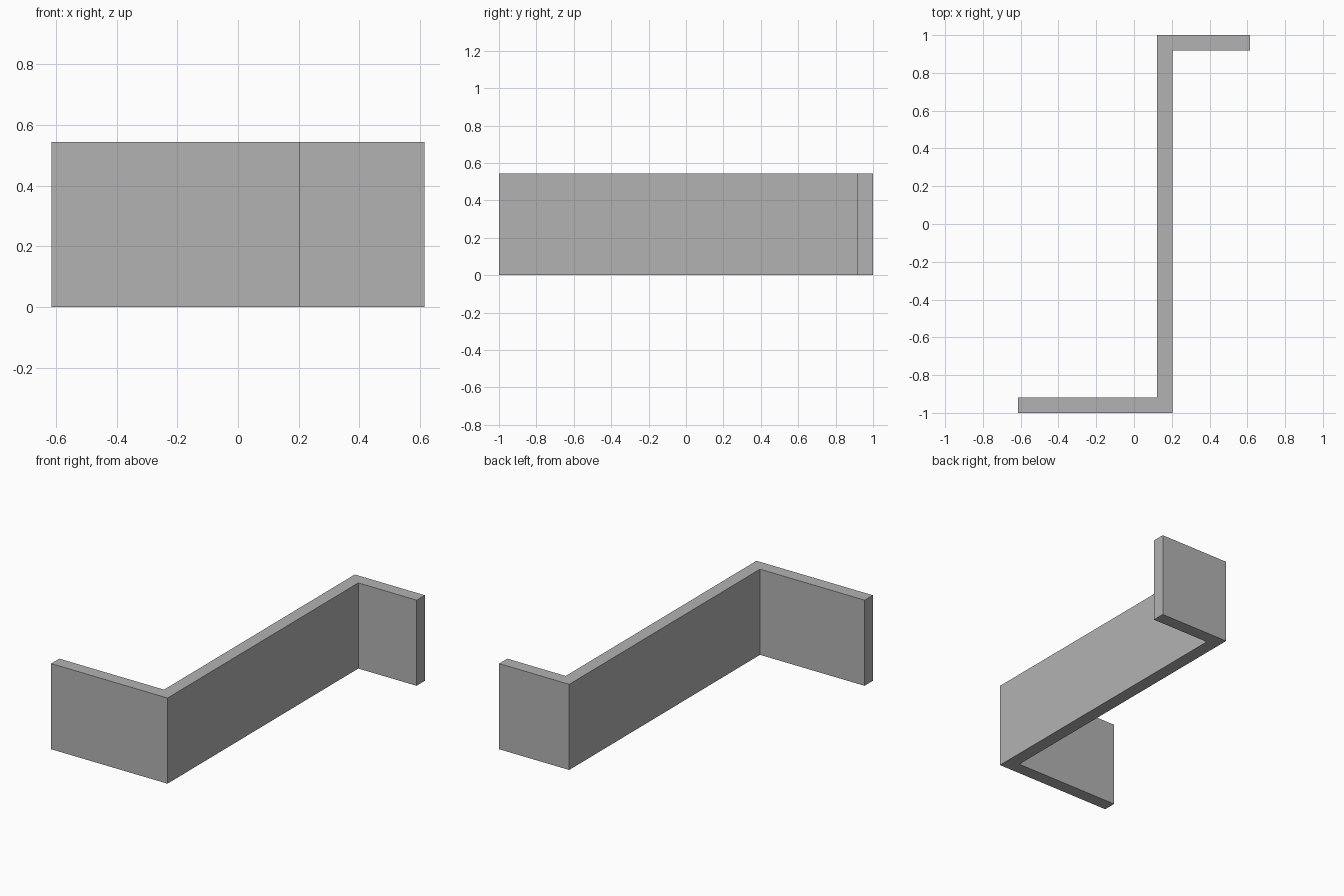
import bpy
import bmesh

default_cube = bpy.data.objects.get("Cube")
if default_cube:
    bpy.data.objects.remove(default_cube, do_unlink=True)

HEIGHT = 0.545
HALF_X, HALF_Y = 0.615, 1.0
WEB_LEFT, WEB_RIGHT = 0.122, 0.204
WALL = 0.082

# Plain grey surface
grey = bpy.data.materials.new("plain_grey")
grey.use_nodes = True
colour = (0.45, 0.45, 0.45, 1.0)
grey.diffuse_color = colour
grey.node_tree.nodes["Principled BSDF"].inputs["Base Color"].default_value = colour

# Z-shaped outline: front flange, long web, back flange
outline = [
    (-HALF_X, -HALF_Y), (WEB_RIGHT, -HALF_Y),
    (WEB_RIGHT, HALF_Y - WALL), (HALF_X, HALF_Y - WALL),
    (HALF_X, HALF_Y), (WEB_LEFT, HALF_Y),
    (WEB_LEFT, -HALF_Y + WALL), (-HALF_X, -HALF_Y + WALL),
]

# Extrude the outline upward into one solid wall
bm = bmesh.new()
base = bm.faces.new([bm.verts.new((x, y, 0)) for x, y in outline])
extruded = bmesh.ops.extrude_face_region(bm, geom=[base], use_keep_orig=True)
top = [v for v in extruded["geom"] if isinstance(v, bmesh.types.BMVert)]
bmesh.ops.translate(bm, verts=top, vec=(0, 0, HEIGHT))
bmesh.ops.recalc_face_normals(bm, faces=bm.faces[:])

mesh = bpy.data.meshes.new("z_profile_wall")
bm.to_mesh(mesh)
bm.free()
mesh.materials.append(grey)
wall = bpy.data.objects.new("z_profile_wall", mesh)
bpy.context.collection.objects.link(wall)
